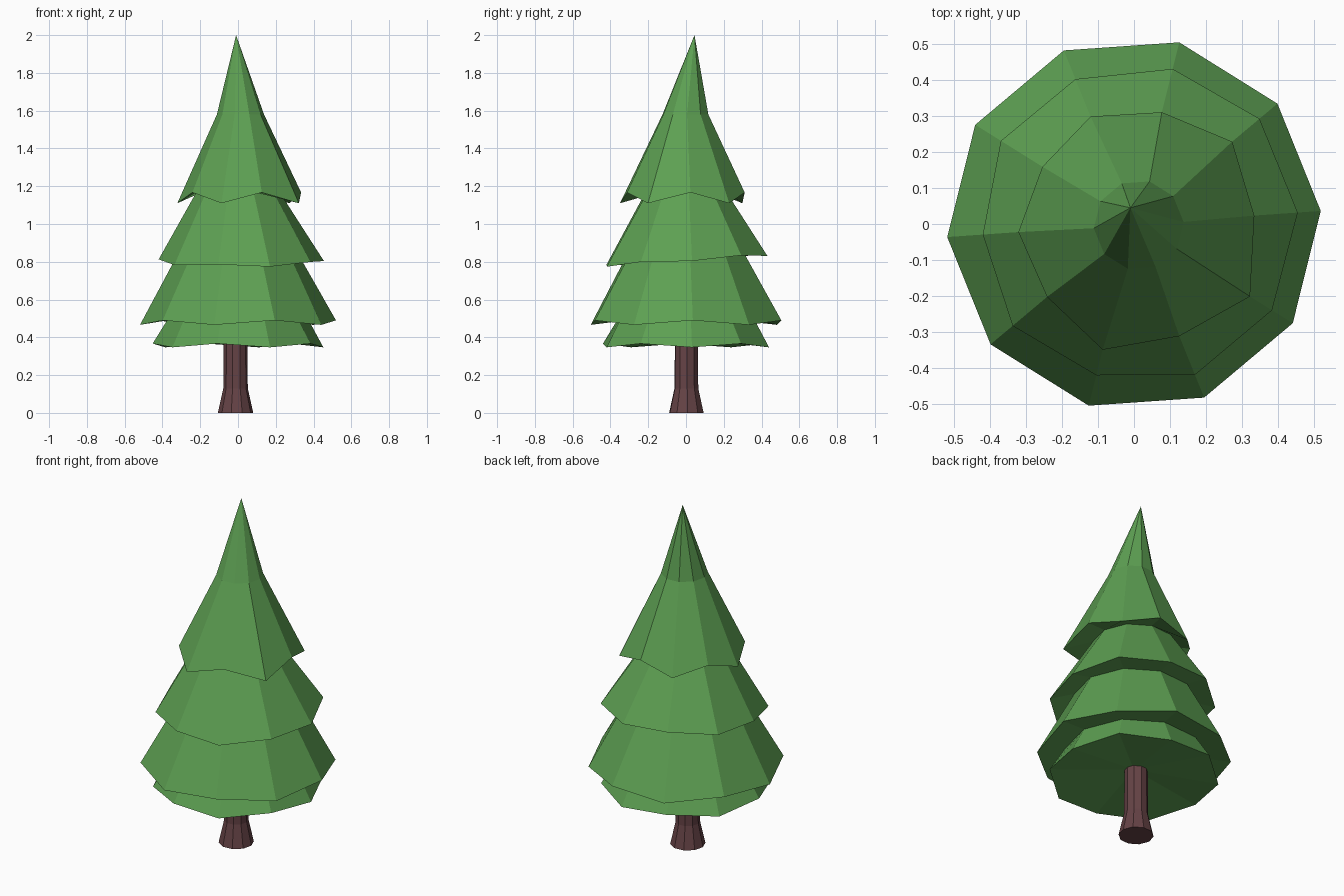
import bpy, bmesh, math

if "Cube" in bpy.data.objects:
    bpy.data.objects.remove(bpy.data.objects["Cube"])

SIDES = 10


def material(name, rgb):
    m = bpy.data.materials.new(name)
    m.diffuse_color = (*rgb, 1)
    m.use_nodes = True
    m.node_tree.nodes["Principled BSDF"].inputs["Base Color"].default_value = m.diffuse_color
    return m


def ring(bm, radii, height, centre=(0, 0), turn=4):
    """One ring; radii is a number or a list, height a function of (index, angle)."""
    verts = []
    for i in range(SIDES):
        a = math.radians(turn + 360 / SIDES * i)
        r = radii[i] if isinstance(radii, list) else radii
        z = height(i, a) if callable(height) else height
        verts.append(bm.verts.new((centre[0] + r * math.cos(a), centre[1] + r * math.sin(a), z)))
    return verts


def skin(bm, rings):
    for a, b in zip(rings, rings[1:]):
        for i in range(SIDES):
            j = (i + 1) % SIDES
            bm.faces.new((a[i], a[j], b[j], b[i]))


def fan(bm, loop, tip):
    v = bm.verts.new(tip)
    for i in range(SIDES):
        bm.faces.new((loop[i], loop[(i + 1) % SIDES], v))


def finish(bm, name, mat):
    bmesh.ops.recalc_face_normals(bm, faces=bm.faces)
    me = bpy.data.meshes.new(name)
    bm.to_mesh(me)
    bm.free()
    me.materials.append(mat)
    ob = bpy.data.objects.new(name, me)
    bpy.context.collection.objects.link(ob)


def zigzag(even, odd):
    return lambda i, a: odd if i % 2 else even


green = material("needle green", (0.11, 0.35, 0.085))
brown = material("bark brown", (0.13, 0.055, 0.06))

# Foliage: one skin with four drooping tiers, each tucked under the one above
top_rim = [.335, .356, .32, .322, .30, .322, .315, .36, .336, .38]
second_rim = [.456, .455, .444, .434, .436, .421, .44, .433, .452, .452]
bm = bmesh.new()
rings = [
    ring(bm, .453, zigzag(.347, .367)),
    ring(bm, .37, .50),
    ring(bm, .52, zigzag(.490, .466)),
    ring(bm, .32, .84),
    ring(bm, second_rim, lambda i, a: .81 + .03 * math.sin(a) + (.005 if i % 2 else -.008)),
    ring(bm, .22, 1.17),
    ring(bm, top_rim, zigzag(1.167, 1.11)),
    ring(bm, .125, 1.58, (.013, -.003)),
]
skin(bm, rings)
fan(bm, rings[-1], (-.01, .045, 2))
fan(bm, rings[0], (0, 0, .40))
finish(bm, "foliage", green)

# Trunk: flared foot, straight above
bm = bmesh.new()
c = (-.013, .002)
rings = [ring(bm, .094, 0, c), ring(bm, .065, .13, c), ring(bm, .062, .42, c)]
skin(bm, rings)
bm.faces.new(rings[0])
bm.faces.new(rings[-1])
finish(bm, "trunk", brown)
